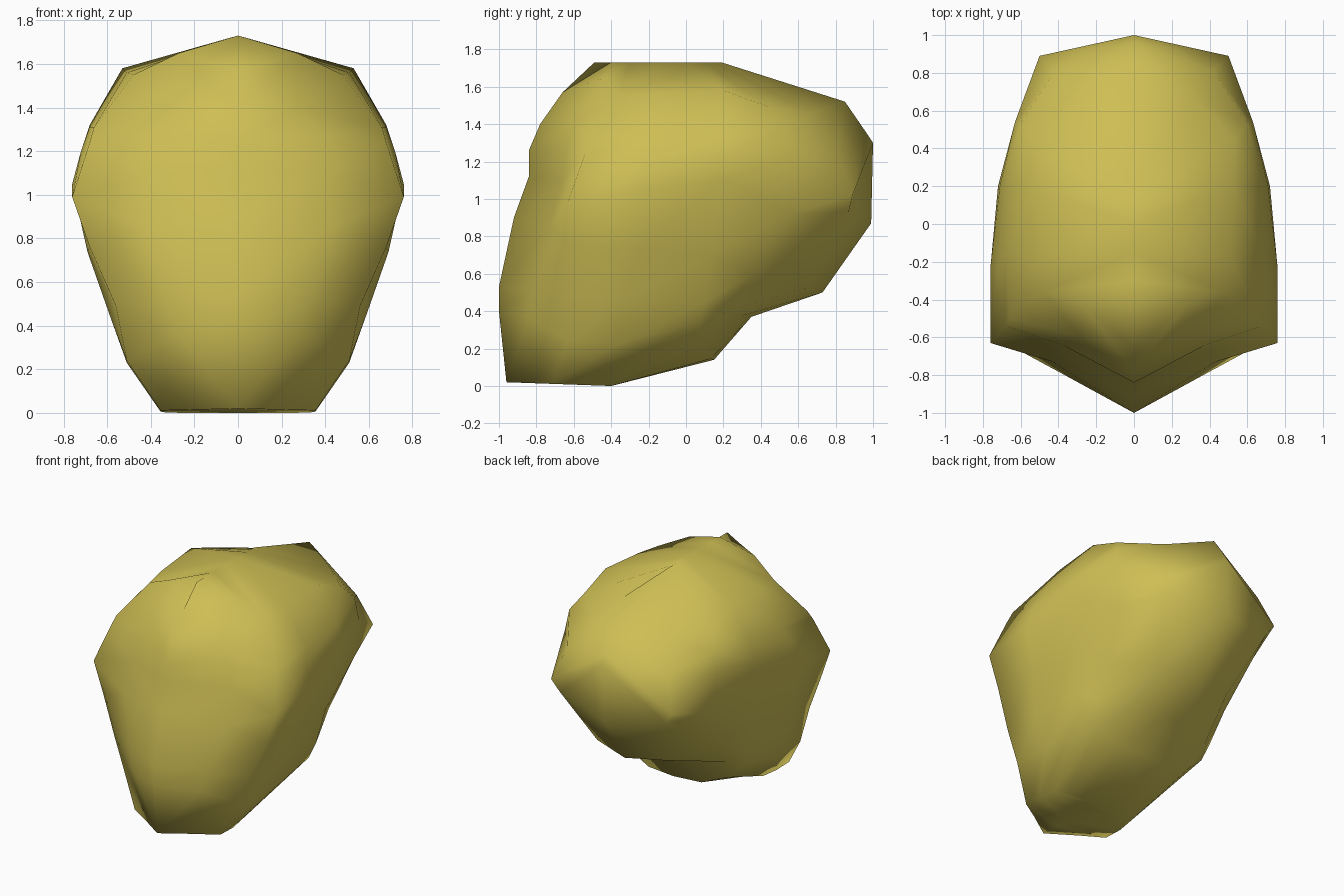
import bpy, bmesh

if "Cube" in bpy.data.objects:
    bpy.data.objects.remove(bpy.data.objects["Cube"])

# Centre-line profile (y, z) of each horizontal slice, chin to crown
front = [(-.96, .02), (-1, .4), (-1, .53), (-.92, .9), (-.84, 1.12),
         (-.84, 1.26), (-.78, 1.4), (-.66, 1.57), (-.49, 1.73)]
back = [(-.4, 0), (.15, .14), (.35, .37), (.73, .5), (.99, .87),
        (1, 1.3), (.96, 1.36), (.85, 1.52), (.19, 1.73)]

# Side points (x, y, optional z) of each slice, front to back
sides = [
    [(.2, -.82), (.355, -.72), (.355, -.57), (.33, -.45), (.25, -.4), (.12, -.4)],
    [(.28, -.84), (.51, -.63, .24), (.51, -.35, .23), (.54, .07, .34), (.41, .1, .22),
     (.22, .13)],
    [(.33, -.82), (.56, -.67), (.59, -.35), (.58, .1, .45), (.47, .19), (.25, .3)],
    [(.43, -.73), (.68, -.63, .76), (.69, -.25), (.63, .14, .7), (.51, .35), (.29, .64)],
    [(.4, -.66), (.76, -.63, .99), (.76, -.23, 1.05), (.72, .2, 1.1), (.58, .55, .92),
     (.44, .87, .93)],
    [(.38, -.64), (.68, -.54, 1.24), (.72, -.22, 1.2), (.71, .2, 1.23), (.63, .54, 1.22),
     (.5, .89, 1.02)],
    [(.28, -.6), (.66, -.5, 1.31), (.68, -.15, 1.31), (.68, .2, 1.32), (.6, .53, 1.38),
     (.42, .81, 1.25)],
    [(.27, -.43, 1.65), (.48, -.36, 1.55), (.51, -.18, 1.56), (.53, .2, 1.58),
     (.53, .45, 1.49), (.3, .68, 1.46)],
    [(0, -.4), (0, -.3), (0, -.15), (0, 0), (0, .1), (0, .15)],
]


def make_slice(f, b, pts):
    """Half slice; heights run evenly from front to back unless given."""
    slope = (b[1] - f[1]) / (b[0] - f[0])
    pts = [(0, f[0]), *pts, (0, b[0])]
    return [(p[0], p[1], p[2] if len(p) > 2 else f[1] + slope * (p[1] - f[0])) for p in pts]


rows = [make_slice(*r) for r in zip(front, back, sides)]
rows.insert(0, [(0, y, z) for x, y, z in rows[0]])  # underside of chin

# Half head, lofted through the slices
bm = bmesh.new()
grid = [[bm.verts.new(p) for p in r] for r in rows]
for a, b in zip(grid, grid[1:]):
    for i in range(len(a) - 1):
        bm.faces.new((a[i], a[i + 1], b[i + 1], b[i]))
# Mirror and weld the second half
geom = bm.verts[:] + bm.edges[:] + bm.faces[:]
dup = bmesh.ops.duplicate(bm, geom=geom)["geom"]
for v in dup:
    if isinstance(v, bmesh.types.BMVert):
        v.co.x *= -1
bmesh.ops.remove_doubles(bm, verts=bm.verts[:], dist=.001)
bmesh.ops.dissolve_degenerate(bm, dist=.0005, edges=bm.edges[:])
bmesh.ops.recalc_face_normals(bm, faces=bm.faces[:])
for f in bm.faces:
    f.smooth = True

mesh = bpy.data.meshes.new("head")
bm.to_mesh(mesh)
bm.free()
head = bpy.data.objects.new("head", mesh)
bpy.context.collection.objects.link(head)

mat = bpy.data.materials.new("yellow")
mat.diffuse_color = (.62, .52, .09, 1)
mat.use_nodes = True
mat.node_tree.nodes["Principled BSDF"].inputs["Base Color"].default_value = mat.diffuse_color
mesh.materials.append(mat)
